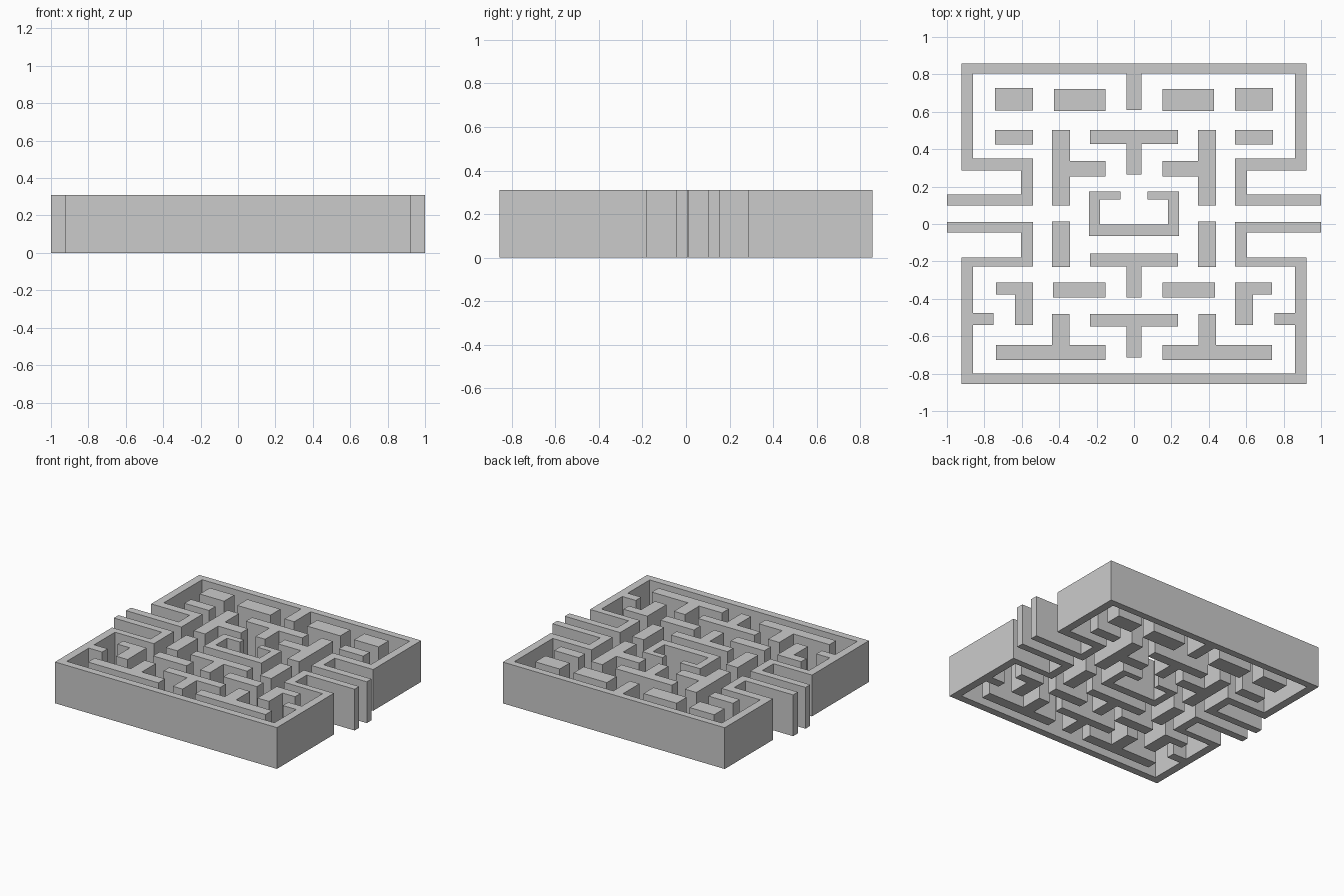
import bpy
import bmesh

if "Cube" in bpy.data.objects:
    bpy.data.objects.remove(bpy.data.objects["Cube"])

HEIGHT = 0.31


def wall(name, outline):
    """Extrude a closed plan outline to the full wall height."""
    bm = bmesh.new()
    face = bm.faces.new([bm.verts.new((x, y, 0)) for x, y in outline])
    face.normal_update()
    top = bmesh.ops.extrude_face_region(bm, geom=[face], use_keep_orig=True)["geom"]
    for v in top:
        if isinstance(v, bmesh.types.BMVert):
            v.co.z = HEIGHT
    bmesh.ops.recalc_face_normals(bm, faces=bm.faces)
    mesh = bpy.data.meshes.new(name)
    bm.to_mesh(mesh)
    bm.free()
    bpy.context.collection.objects.link(bpy.data.objects.new(name, mesh))


def flip(points):
    return [(-x, y) for x, y in reversed(points)]


def symmetric(name, left):
    """Wall crossing the centre line, given its left half."""
    wall(name, left + flip(left))


def pair(name, left):
    """Separate left and right copies."""
    wall(name + "_left", left)
    wall(name + "_right", flip(left))


def rect(x0, x1, y0, y1):
    return [(x0, y0), (x1, y0), (x1, y1), (x0, y1)]


def tee(name, top, under, foot):
    """Centred T-shaped wall."""
    symmetric(name, [(-0.04, foot), (-0.04, under), (-0.235, under), (-0.235, top)])


# Upper boundary with side tunnel walls and centre stub
symmetric("upper_boundary", [
    (-0.04, 0.61), (-0.04, 0.805), (-0.862, 0.805), (-0.862, 0.35),
    (-0.54, 0.35), (-0.54, 0.1), (-1, 0.1), (-1, 0.157),
    (-0.603, 0.157), (-0.603, 0.287), (-0.922, 0.287), (-0.922, 0.857)])

# Lower boundary with tunnel walls and inward stubs
symmetric("lower_boundary", [
    (0 - 0.3, -0.855), (-0.922, -0.855), (-0.922, -0.178), (-0.603, -0.178),
    (-0.603, -0.045), (-1, -0.045), (-1, 0.01), (-0.54, 0.01),
    (-0.54, -0.228), (-0.862, -0.228), (-0.862, -0.475), (-0.75, -0.475),
    (-0.75, -0.54), (-0.862, -0.54), (-0.862, -0.8)])

# Central pen, open at the top
symmetric("central_pen", [
    (-0.24, -0.065), (-0.24, 0.175), (-0.073, 0.175), (-0.073, 0.13),
    (-0.182, 0.13), (-0.182, -0.003)])

# Centre T walls: top, underside of bar, foot of stem
tee("upper_tee", 0.503, 0.428, 0.265)
tee("middle_tee", -0.157, -0.227, -0.392)
tee("lower_tee", -0.48, -0.547, -0.715)

# Plain rectangular blocks
for name, box in {
    "corner_block": (-0.743, -0.54, 0.607, 0.727),
    "inner_block": (-0.428, -0.153, 0.603, 0.722),
    "small_block": (-0.743, -0.54, 0.425, 0.503),
    "post_wall": (-0.438, -0.343, -0.231, 0.013),
    "lower_block": (-0.432, -0.153, -0.392, -0.312),
}.items():
    pair(name, rect(*box))

# Upright walls with a side branch
pair("branched_wall", [
    (-0.438, 0.1), (-0.343, 0.1), (-0.343, 0.255), (-0.153, 0.255),
    (-0.153, 0.337), (-0.343, 0.337), (-0.343, 0.503), (-0.438, 0.503)])

# L-shaped corner walls
pair("elbow_wall", [
    (-0.738, -0.312), (-0.738, -0.376), (-0.635, -0.376),
    (-0.635, -0.54), (-0.54, -0.54), (-0.54, -0.312)])

# Long inverted T walls
pair("long_tee", [
    (-0.738, -0.727), (-0.153, -0.727), (-0.153, -0.648), (-0.345, -0.648),
    (-0.345, -0.481), (-0.438, -0.481), (-0.438, -0.648), (-0.738, -0.648)])
